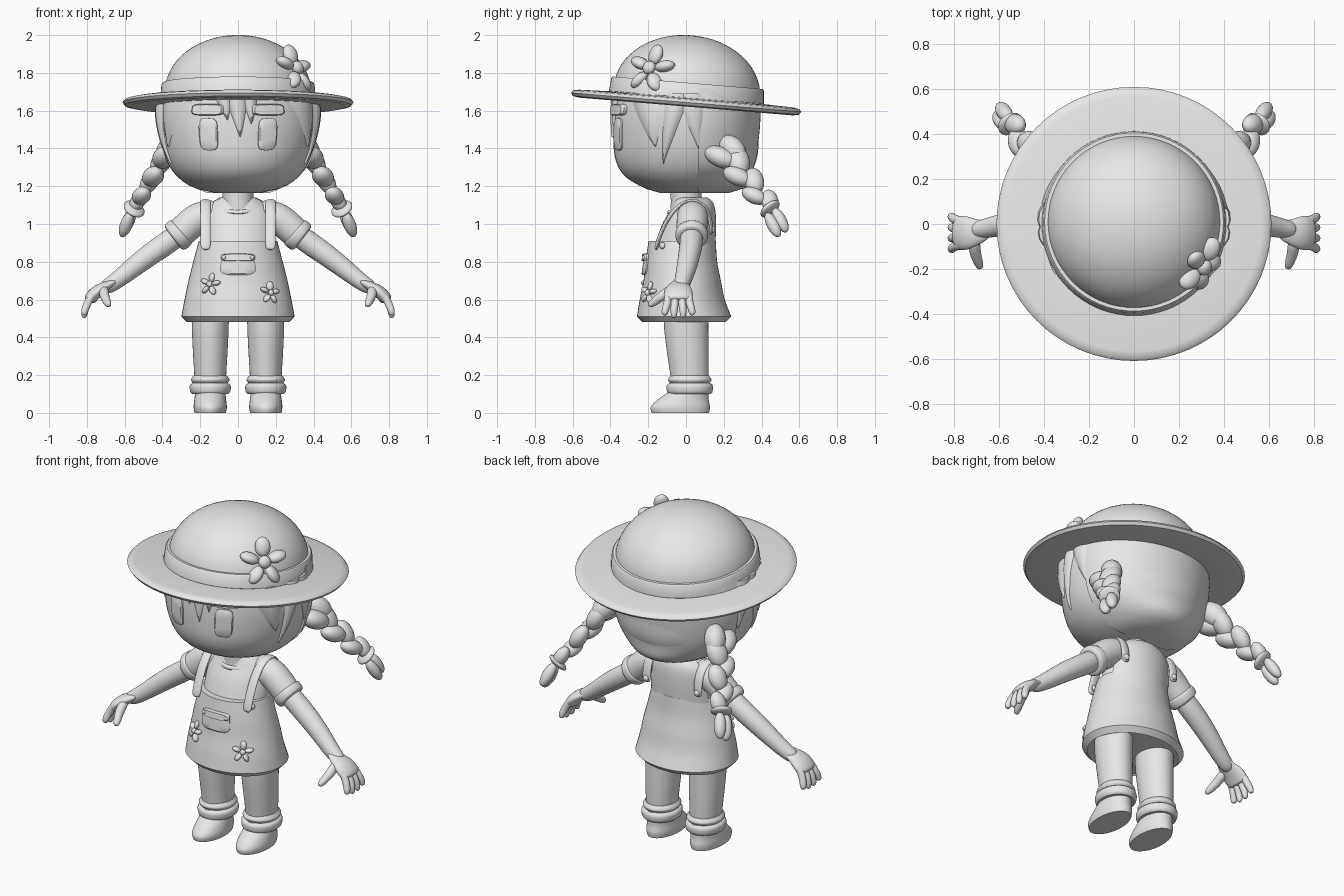
import bpy, bmesh, math
from math import sin, cos, pi
from mathutils import Vector, Matrix

cube = bpy.data.objects.get("Cube")
if cube:
    bpy.data.objects.remove(cube)

grey = bpy.data.materials.new("plain_grey")
grey.use_nodes = True
grey.diffuse_color = (0.8, 0.8, 0.8, 1)
grey.node_tree.nodes["Principled BSDF"].inputs["Base Color"].default_value = (0.8, 0.8, 0.8, 1)
parts = []


def finish(name, bm, mirror=False, subdivide=0):
    bmesh.ops.recalc_face_normals(bm, faces=bm.faces)
    mesh = bpy.data.meshes.new(name)
    bm.to_mesh(mesh)
    bm.free()
    mesh.materials.append(grey)
    obj = bpy.data.objects.new(name, mesh)
    bpy.context.collection.objects.link(obj)
    if subdivide:
        mod = obj.modifiers.new("smooth", "SUBSURF")
        mod.levels = mod.render_levels = subdivide
    if mirror:
        obj.modifiers.new("mirror", "MIRROR")
    parts.append(obj)


def skin(name, rows, caps=True, **options):
    """Bridge closed rings of points into one surface."""
    bm = bmesh.new()
    rings = [[bm.verts.new(p) for p in row] for row in rows]
    n = len(rings[0])
    for low, high in zip(rings, rings[1:]):
        for i in range(n):
            j = (i + 1) % n
            bm.faces.new((low[i], low[j], high[j], high[i]))
    if caps:
        bm.faces.new(rings[0])
        bm.faces.new(rings[-1])
    finish(name, bm, **options)


def lathe(name, profile, matrix, caps=False, n=64):
    skin(name, [[matrix @ Vector((r * cos(2 * pi * i / n), r * sin(2 * pi * i / n), z))
                 for i in range(n)] for r, z in profile], caps)


def surface(profile, cx=0):
    """Smooth elliptical body from (z, centre y, x radius, y radius) stations."""
    def slope(i, k):
        a, b = profile[max(i - 1, 0)], profile[min(i + 1, len(profile) - 1)]
        return (b[k] - a[k]) / (b[0] - a[0])

    def point(angle, z, off=0.0):
        i = 0
        while i < len(profile) - 2 and z > profile[i + 1][0]:
            i += 1
        a, b = profile[i], profile[i + 1]
        h = b[0] - a[0]
        t = (z - a[0]) / h
        cy, rx, ry = [a[k] + (b[k] - a[k]) * t * t * (3 - 2 * t)
                      + h * t * (1 - t) * ((1 - t) * slope(i, k) - t * slope(i + 1, k))
                      for k in (1, 2, 3)]
        return Vector((cx + (rx + off) * sin(angle), cy - (ry + off) * cos(angle), z))
    point.bottom, point.top = profile[0][0], profile[-1][0]
    return point


def loft(name, surf, start=0, end=2 * pi, off=0.0, rows=20, n=48, **options):
    heights = [surf.bottom + (surf.top - surf.bottom) * i / rows for i in range(rows + 1)]
    skin(name, [[surf(start + (end - start) * i / n, z, off) for i in range(n)]
                for z in heights], **options)


def patch(name, surf, angle, z, wide, high, thick, mirror=False):
    """Rounded rectangle raised from a surface."""
    def soft(v):
        return math.copysign(abs(v) ** 0.5, v)
    n = 32
    rows = [[surf(angle + s * wide * soft(cos(2 * pi * i / n)),
                  z + s * high * soft(sin(2 * pi * i / n)), off) for i in range(n)]
            for s, off in ((1, -0.02), (1, thick * 0.6), (0.88, thick), (0.4, thick))]
    skin(name, rows, mirror=mirror)


def lock(name, surf, angle, z, half, tip_angle, tip_z, mirror=False):
    """Pointed strand of hair lying on the head."""
    rows = []
    for k in range(11):
        t = k / 10
        a, h = angle + (tip_angle - angle) * t, half * (1 - t) ** 0.8 + 0.004
        rows.append([surf(a + h * s, z + (tip_z - z) * t, 0.035 * (1 - s * s) * (1 - t / 2) - 0.008)
                     for s in (-1, -0.6, -0.2, 0.2, 0.6, 1)])
    skin(name, rows, mirror=mirror)


def tube(name, stations, side, flat=1.0, n=12, mirror=True):
    """Limb through (x, y, z, radius) stations; flat scales across the side axis."""
    pts = [Vector(s[:3]) for s in stations]
    rows = []
    for i, p in enumerate(pts):
        along = (pts[min(i + 1, len(pts) - 1)] - pts[max(i - 1, 0)]).normalized()
        u = (Vector(side) - along * along.dot(Vector(side))).normalized()
        v = along.cross(u)
        r = stations[i][3]
        rows.append([p + u * r * cos(2 * pi * k / n) + v * r * flat * sin(2 * pi * k / n)
                     for k in range(n)])
    skin(name, rows, mirror=mirror, subdivide=2)


def balls(name, items, mirror=False):
    """Ellipsoids given as (place, axis, size), with the axis as local z."""
    bm = bmesh.new()
    for place, axis, size in items:
        m = Matrix.Translation(place) @ Vector(axis).to_track_quat("Z", "Y").to_matrix().to_4x4()
        bmesh.ops.create_uvsphere(bm, u_segments=20, v_segments=12, radius=1,
                                  matrix=m @ Matrix.Diagonal((*size, 1)))
    finish(name, bm, mirror)


def flower(name, place, normal, r):
    normal = Vector(normal).normalized()
    u = Vector((0, 0, 1)).cross(normal).normalized()
    v = normal.cross(u)
    items = [(Vector(place) + normal * r * 0.15, normal, (r * 0.26, r * 0.26, r * 0.2))]
    for k in range(5):
        a = 2 * pi * k / 5 + 0.2
        d = u * cos(a) + v * sin(a)
        items.append((Vector(place) + d * r * 0.6, d, (r * 0.31, r * 0.22, r * 0.4)))
    balls(name, items)


X, Y = (1, 0, 0), (0, 1, 0)

# Head, neck and back hair
head = surface([(1.165, -0.02, 0.12, 0.12), (1.19, 0, 0.23, 0.22), (1.25, 0, 0.32, 0.32),
                (1.33, 0, 0.375, 0.37), (1.45, 0, 0.41, 0.385), (1.6, 0, 0.42, 0.38), (1.75, 0, 0.38, 0.36)])
loft("head", head, rows=30)
hair = surface([(1.165, 0.03, 0.17, 0.2), (1.2, 0, 0.25, 0.33), (1.3, 0, 0.37, 0.36),
                (1.45, 0, 0.42, 0.385), (1.6, 0, 0.43, 0.395), (1.72, 0, 0.41, 0.385)])
loft("back_hair", hair, 1.75, 2 * pi - 1.75, rows=24)
lathe("neck", [(0.085, 1.05), (0.08, 1.12), (0.085, 1.2)], Matrix.Translation((0, 0, 0)), True)

# Face and fringe
patch("eyes", head, 0.385, 1.475, 0.125, 0.085, 0.014, True)
patch("eyebrows", head, 0.385, 1.605, 0.21, 0.03, 0.03, True)
lock("side_fringe", head, 0.95, 1.69, 0.36, 1.14, 1.41, True)
lock("ear_lock", head, 1.45, 1.69, 0.2, 1.24, 1.32, True)
lock("temple_hair", head, 1.65, 1.69, 0.25, 1.75, 1.4, True)
lock("middle_fringe", head, -0.02, 1.69, 0.17, 0.03, 1.46)
lock("left_fringe", head, 0.15, 1.69, 0.13, 0.17, 1.53)
lock("right_fringe", head, -0.2, 1.69, 0.14, -0.13, 1.55)

# Hat, tipped back a little
hat = Matrix.Translation((0, 0, 1.64)) @ Matrix.Rotation(-0.083, 4, "X")
lathe("hat_brim", [(0.37, -0.012), (0.57, -0.018), (0.6, -0.012), (0.612, 0.004),
                   (0.6, 0.018), (0.57, 0.024), (0.37, 0.03)], hat)
lathe("hat_band", [(0.39, 0.01), (0.412, 0.03), (0.405, 0.1), (0.398, 0.108), (0.36, 0.108)], hat)
lathe("hat_crown", [(0.387 * cos(k * pi / 32) + 0.001, 0.06 + 0.3 * sin(k * pi / 32))
                    for k in range(17)], hat, True)
flower("hat_flower", (0.3, -0.185, 1.82), (0.8, -0.5, 0.4), 0.14)

# Braids
root, end = Vector((0.38, 0.21, 1.37)), Vector((0.535, 0.425, 1.11))
along = (end - root).normalized()
across = along.cross(Vector((0.9, 0.3, 0))).normalized()
strands = [(root - across * 0.045, along, (0.06, 0.065, 0.09))]
for k in range(6):
    t = k / 5
    sign = 1 if k % 2 == 0 else -1
    r = 0.064 - 0.018 * t
    strands.append((root.lerp(end, t) + across * sign * r * 0.5,
                    along - across * sign * 0.5, (r, r * 0.85, r * 1.45)))
balls("braid", strands, True)
knot = Vector((0.55, 0.445, 1.08))
balls("braid_tie", [(knot, along, (0.06, 0.06, 0.022))], True)
balls("braid_end", [(knot + along * 0.06 + Vector((0.01, 0, -0.03)) + across * s * 0.024,
                     along + Vector((0, 0, -0.4)), (0.034, 0.032, 0.075)) for s in (-1, 1)], True)

# Shirt, sleeves and collar
shirt = surface([(0.85, -0.02, 0.2, 0.16), (1.0, 0.01, 0.19, 0.135), (1.08, 0.03, 0.17, 0.11),
                 (1.12, 0.03, 0.13, 0.095), (1.14, 0.02, 0.09, 0.08)])
loft("shirt", shirt)
ring = [(0.1 + 0.014 * cos(k * pi / 5), 0.014 * sin(k * pi / 5)) for k in range(11)]
lathe("collar", ring, Matrix.Translation((0, 0.01, 1.09)) @ Matrix.Rotation(0.3, 4, "X"))
tube("sleeve", [(0.09, 0.03, 1.05, 0.07), (0.15, 0.035, 1.05, 0.086), (0.22, 0.035, 1.03, 0.088),
                (0.28, 0.03, 0.975, 0.084), (0.335, 0.03, 0.925, 0.082), (0.34, 0.03, 0.922, 0.06)], Y)
tube("sleeve_cuff", [(0.297, 0.03, 0.96, 0.08), (0.3, 0.03, 0.957, 0.092),
                     (0.34, 0.03, 0.925, 0.09), (0.344, 0.03, 0.922, 0.07)], Y)

# Arms and hands
tube("arm", [(0.27, 0.03, 0.98, 0.06), (0.36, 0.03, 0.91, 0.064), (0.45, 0.02, 0.85, 0.062),
             (0.55, 0.005, 0.775, 0.056), (0.66, -0.02, 0.685, 0.045), (0.72, -0.03, 0.655, 0.04)], Y)
tube("palm", [(0.64, -0.02, 0.7, 0.04), (0.69, -0.035, 0.675, 0.055), (0.74, -0.04, 0.65, 0.08),
              (0.78, -0.04, 0.61, 0.08), (0.79, -0.04, 0.59, 0.07)], Y, 0.45)
for k, label in enumerate(("index", "middle", "ring", "little")):
    y = -0.095 + 0.037 * k
    tip = y + (k - 1.5) * 0.012
    low = 0.5 if k in (1, 2) else 0.515
    tube(label + "_finger", [(0.765, y, 0.635, 0.02), (0.795, y, 0.585, 0.022),
                             (0.813, tip, 0.54, 0.02), (0.815, tip, low, 0.014)], Y)
tube("thumb", [(0.71, -0.07, 0.66, 0.028), (0.71, -0.12, 0.625, 0.027),
               (0.695, -0.165, 0.59, 0.023), (0.682, -0.2, 0.565, 0.016)], X)

# Pinafore dress
dress = surface([(0.51, -0.01, 0.3, 0.25), (0.6, -0.02, 0.283, 0.225), (0.7, -0.02, 0.262, 0.205),
                 (0.8, -0.025, 0.237, 0.19), (0.91, -0.02, 0.208, 0.178)])
loft("dress", dress)
loft("dress_hem", surface([(0.48, -0.01, 0.27, 0.22), (0.51, -0.01, 0.3, 0.25)]), rows=2, caps=False)
loft("dress_back", shirt, pi - 1.2, pi + 1.2, off=0.014)
tube("strap", [(0.172, -0.16, 0.86, 0.028), (0.172, -0.15, 0.91, 0.028), (0.172, -0.1, 1.03, 0.028),
               (0.172, -0.03, 1.11, 0.028), (0.172, 0.04, 1.13, 0.028), (0.172, 0.11, 1.1, 0.028),
               (0.172, 0.135, 1.0, 0.028), (0.172, 0.13, 0.94, 0.028)], X, 0.4)
balls("strap_buttons", [((0.18, -0.125, 0.885), (0.6, -1, 0.1), (0.018, 0.018, 0.014)),
                        ((0.172, 0.14, 0.97), (0.4, 1, 0), (0.018, 0.018, 0.014))], True)
patch("pocket", dress, 0, 0.785, 0.38, 0.055, 0.014)
patch("pocket_flap", dress, 0, 0.823, 0.38, 0.02, 0.022)
balls("pocket_buttons", [(dress(0.3, 0.822, 0.022), (0.3, -1, 0), (0.011, 0.011, 0.009))], True)
for label, a, z in (("right", -0.57, 0.68), ("left", 0.65, 0.635)):
    flower(label + "_dress_flower", dress(a, z, 0.005), (sin(a), -cos(a), 0.2), 0.062)

# Legs, socks and shoes
tube("leg", [(0.14, 0, 0.6, 0.1), (0.147, 0, 0.53, 0.104), (0.147, 0, 0.44, 0.102),
             (0.147, 0.012, 0.3, 0.095), (0.147, 0.02, 0.19, 0.087), (0.147, 0.02, 0.1, 0.085)], X, 1.2)
FOOT = 0.147
loft("sock_roll", surface([(0.155, 0.02, 0.09, 0.1), (0.175, 0.02, 0.102, 0.115),
                           (0.198, 0.02, 0.088, 0.1)], FOOT), rows=8, mirror=True)
loft("ankle_band", surface([(0.1, 0.02, 0.095, 0.11), (0.11, 0.02, 0.105, 0.12),
                            (0.145, 0.02, 0.108, 0.122), (0.157, 0.02, 0.095, 0.11)], FOOT),
     rows=8, mirror=True)
loft("shoe", surface([(0, -0.03, 0.083, 0.152), (0.03, -0.03, 0.088, 0.157),
                      (0.07, -0.015, 0.084, 0.135), (0.12, 0.02, 0.078, 0.1)], FOOT),
     rows=12, mirror=True)

# Smooth shading with crisp edges
for obj in bpy.context.selected_objects:
    obj.select_set(False)
for obj in parts:
    obj.select_set(True)
bpy.context.view_layer.objects.active = parts[0]
bpy.ops.object.shade_smooth_by_angle(angle=math.radians(40))
